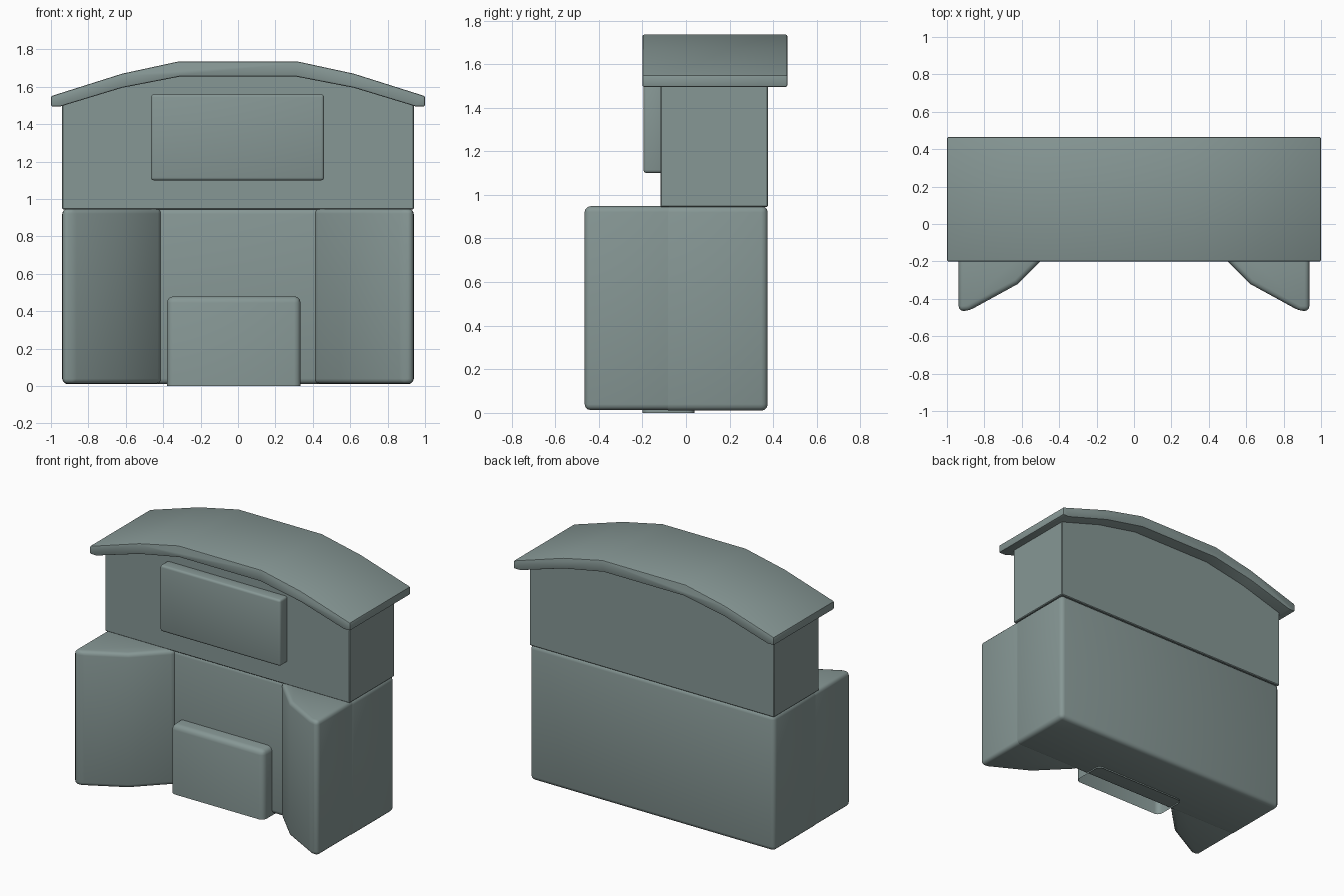
import bpy
import bmesh
from mathutils import Vector

cube = bpy.data.objects.get("Cube")
if cube:
    bpy.data.objects.remove(cube, do_unlink=True)

# Single painted finish
paint = bpy.data.materials.new("grey green")
paint.use_nodes = True
colour = (0.24, 0.31, 0.30, 1)
paint.diffuse_color = colour
paint.node_tree.nodes["Principled BSDF"].inputs["Base Color"].default_value = colour


def prism(name, outline, extrude, bevel=0.0, segments=3, open_bottom=False):
    """Extrude a closed outline of 3D points, then round its edges."""
    bm = bmesh.new()
    face = bm.faces.new([bm.verts.new(p) for p in outline])
    new = bmesh.ops.extrude_face_region(bm, geom=[face], use_keep_orig=True)
    moved = [g for g in new["geom"] if isinstance(g, bmesh.types.BMVert)]
    bmesh.ops.translate(bm, verts=moved, vec=Vector(extrude))
    bmesh.ops.recalc_face_normals(bm, faces=bm.faces[:])
    if open_bottom:
        low = min(v.co.z for v in bm.verts)
        bottom = [f for f in bm.faces if all(v.co.z < low + 0.001 for v in f.verts)]
        bmesh.ops.delete(bm, geom=bottom, context="FACES_ONLY")
    if bevel:
        # Only round real corners, not gentle bends or open borders
        edges = [e for e in bm.edges
                 if len(e.link_faces) == 2 and e.calc_face_angle() > 0.4]
        bmesh.ops.bevel(bm, geom=edges, offset=bevel, segments=segments,
                        profile=0.5, affect="EDGES", clamp_overlap=True)
    mesh = bpy.data.meshes.new(name)
    bm.to_mesh(mesh)
    bm.free()
    mesh.materials.append(paint)
    obj = bpy.data.objects.new(name, mesh)
    bpy.context.collection.objects.link(obj)
    bpy.ops.object.select_all(action="DESELECT")
    obj.select_set(True)
    bpy.context.view_layer.objects.active = obj
    bpy.ops.object.shade_smooth_by_angle(angle=0.6)
    return obj


def box(name, x0, x1, y0, y1, z0, z1, bevel, **options):
    base = [(x0, y0, z0), (x1, y0, z0), (x1, y1, z0), (x0, y1, z0)]
    return prism(name, base, (0, 0, z1 - z0), bevel, **options)


def arch(half, y):
    """Mirror half of an arch, listed from the outside in."""
    points = [(-x, y, z) for x, z in half]
    return points + [(x, y, z) for x, z in reversed(half)]


# Lower cabinet
box("lower_body", -0.94, 0.94, -0.105, 0.375, 0.01, 0.95, 0.03)

# Angled front wings
wing = [(0.938, 0.0), (0.938, -0.465), (0.885, -0.465), (0.62, -0.32),
        (0.41, -0.11), (0.41, 0.0)]
for side, name in ((1, "left_wing"), (-1, "right_wing")):
    prism(name, [(side * x, y, 0.013) for x, y in wing], (0, 0, 0.935), 0.035)

# Front step, hollow underneath
box("front_step", -0.38, 0.335, -0.2, 0.04, 0.0, 0.48, 0.035, open_bottom=True)

# Upper cabinet with arched top
soffit = [(0.94, 1.51), (0.62, 1.61), (0.31, 1.67)]
prism("upper_body", arch([(0.94, 0.945)] + soffit, -0.118), (0, 0.495, 0), 0.005, segments=1)

# Arched overhanging roof
top = [(1.0, 1.55), (0.62, 1.67), (0.32, 1.735)]
under = [(1.0, 1.495), (0.95, 1.495), (0.62, 1.595), (0.31, 1.655)]
roof_outline = arch(top, -0.2) + list(reversed(arch(under, -0.2)))
prism("roof", roof_outline, (0, 0.665, 0), 0.008, segments=2)

# Front sign board
box("sign_board", -0.465, 0.46, -0.195, -0.1, 1.1, 1.56, 0.015)
